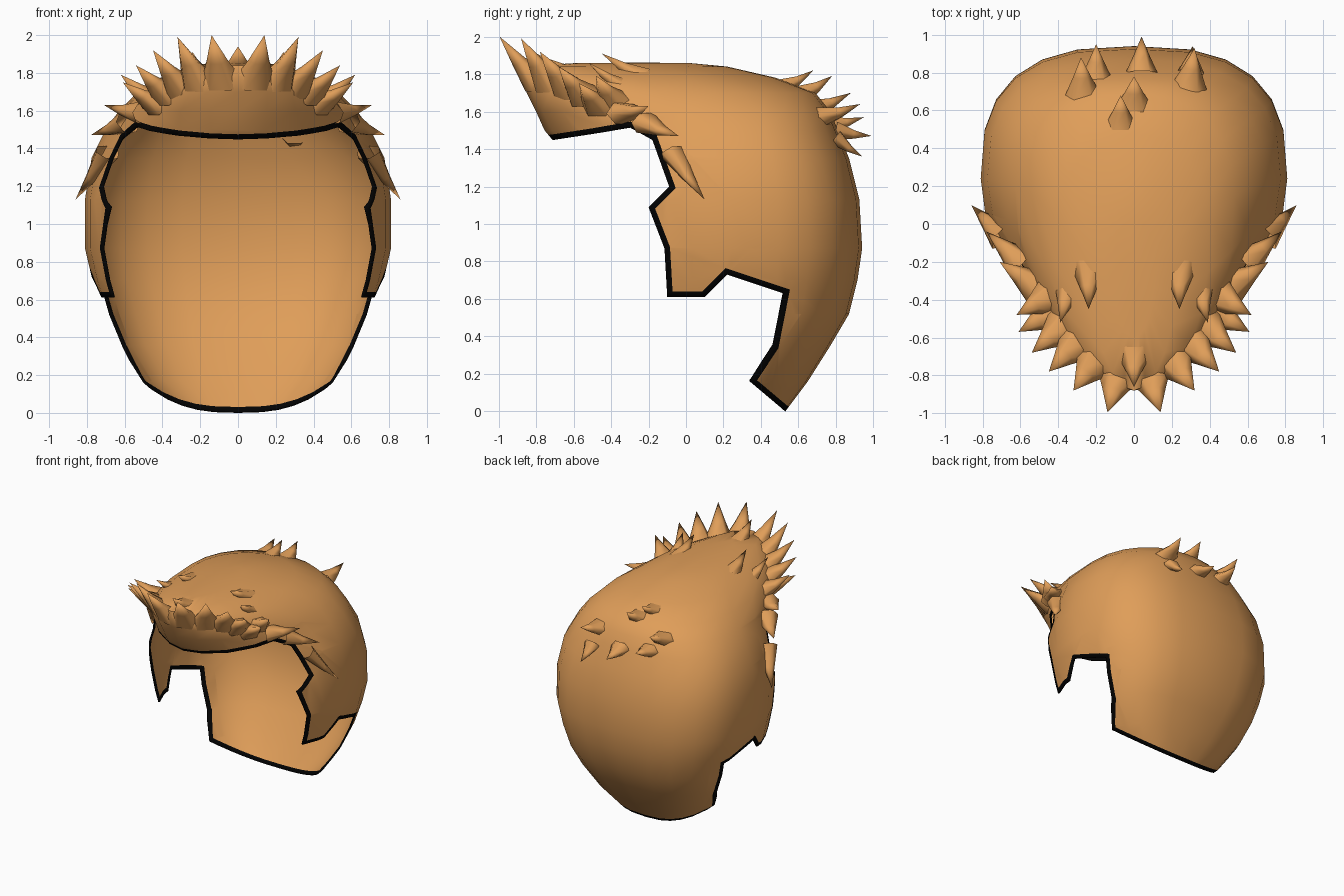
import bpy, bmesh, math
from mathutils import Vector
from mathutils.geometry import intersect_point_line

if "Cube" in bpy.data.objects:
    bpy.data.objects.remove(bpy.data.objects["Cube"])


def material(name, rgb):
    m = bpy.data.materials.new(name)
    m.diffuse_color = (*rgb, 1)
    m.use_nodes = True
    m.node_tree.nodes["Principled BSDF"].inputs["Base Color"].default_value = m.diffuse_color
    return m


ORANGE = material("orange hair", (0.74, 0.34, 0.10))
BLACK = material("black outline", (0.001, 0.001, 0.001))


def finish(bm, name, angle):
    bmesh.ops.recalc_face_normals(bm, faces=bm.faces)
    me = bpy.data.meshes.new(name)
    bm.to_mesh(me)
    bm.free()
    ob = bpy.data.objects.new(name, me)
    bpy.context.collection.objects.link(ob)
    me.materials.append(ORANGE)
    me.materials.append(BLACK)
    bpy.context.view_layer.objects.active = ob
    ob.select_set(True)
    bpy.ops.object.shade_smooth_by_angle(angle=math.radians(angle))
    ob.select_set(False)
    return ob


# Hair cap rings: height, back y, half width, front y, widest y, front and back exponents
RINGS = [
    (0.00, 0.53, 0.34, -0.3, 0.24, 2, 2.7), (0.16, 0.65, 0.51, -0.4, 0.24, 2, 2.7),
    (0.35, 0.77, 0.64, -0.5, 0.24, 2, 2.7), (0.52, 0.87, 0.71, -0.55, 0.24, 2, 2.7),
    (0.70, 0.915, 0.77, -0.55, 0.24, 2, 2.7), (0.87, 0.94, 0.81, -0.55, 0.24, 2, 2.7),
    (1.13, 0.925, 0.81, -0.58, 0.24, 2, 2.7), (1.35, 0.87, 0.775, -0.63, 0.24, 1.8, 2.6),
    (1.5, 0.81, 0.70, -0.755, 0.22, 1.7, 2.5), (1.6, 0.77, 0.63, -0.80, 0.2, 1.9, 2.4),
    (1.7, 0.69, 0.53, -0.85, 0.15, 2.2, 2.2), (1.78, 0.48, 0.40, -0.88, 0.02, 2.3, 2),
    (1.84, 0.22, 0.23, -0.88, -0.2, 2, 2), (1.858, 0.03, 0.11, -0.6, -0.25, 2, 2),
]
COLS = 24


def power(v, e):
    return math.copysign(abs(v) ** e, v)


bm = bmesh.new()
rows = []
for z, back, w, front, mid, e, eb in RINGS:
    row = []
    for i in range(COLS):
        a = 2 * math.pi * i / COLS
        s, c = math.sin(a), math.cos(a)
        k = 2 / eb if s > 0 else 2 / e
        depth = back - mid if s > 0 else mid - front
        row.append(bm.verts.new((w * power(c, k), mid + depth * power(s, k), z)))
    rows.append(row)
for lo, hi in zip(rows, rows[1:]):
    for i in range(COLS):
        j = (i + 1) % COLS
        bm.faces.new((lo[i], lo[j], hi[j], hi[i]))
crown = bm.verts.new((0, -0.25, 1.862))
for i in range(COLS):
    bm.faces.new((rows[-1][i], rows[-1][(i + 1) % COLS], crown))

# Face opening, ear notch and nape, cut sideways through the cap (y, z)
EDGE = [(-2, 1.445), (-0.73, 1.445), (-0.5, 1.48), (-0.3, 1.515), (-0.18, 1.45),
        (-0.09, 1.2), (-0.2, 1.09), (-0.115, 0.87), (-0.1, 0.61), (0.1, 0.61),
        (0.22, 0.73), (0.52, 0.63), (0.465, 0.35), (0.34, 0.16), (0.53, 0.0)]
OPENING = EDGE + [(0.53, -1), (-2, -1)]
BAND = 0.03


def inside(y, z):
    hit = False
    for (y1, z1), (y2, z2) in zip(OPENING, OPENING[1:] + OPENING[:1]):
        if (z1 > z) != (z2 > z) and y < y1 + (z - z1) * (y2 - y1) / (z2 - z1):
            hit = not hit
    return hit


def edge_distance(y, z):
    p = Vector((y, z, 0))
    best = 9
    for a, b in zip(EDGE, EDGE[1:]):
        a, b = Vector((*a, 0)), Vector((*b, 0))
        q, t = intersect_point_line(p, a, b)
        q = a.lerp(b, min(1, max(0, t)))
        best = min(best, (p - q).length)
    return best


def near(f, a, b):
    """Faces whose side outline overlaps the box around one cut segment."""
    for k in (0, 1):
        vals = [v.co[k + 1] for v in f.verts]
        if max(vals) < min(a[k], b[k]) - 0.05 or min(vals) > max(a[k], b[k]) + 0.05:
            return False
    return True


for (y1, z1), (y2, z2) in zip(EDGE, EDGE[1:]):
    n = Vector((0, z1 - z2, y2 - y1)).normalized()
    for off in (0, BAND):
        faces = [f for f in bm.faces if near(f, (y1, z1), (y2, z2))]
        edges = list({e for f in faces for e in f.edges})
        verts = list({v for f in faces for v in f.verts})
        bmesh.ops.bisect_plane(bm, geom=verts + edges + faces,
                               plane_co=Vector((0, y1, z1)) + n * off, plane_no=n,
                               dist=0.0005)
gone = []
for f in bm.faces:
    c = f.calc_center_median()
    if inside(c.y, c.z):
        gone.append(f)
    elif edge_distance(c.y, c.z) < BAND:
        f.material_index = 1
bmesh.ops.delete(bm, geom=gone, context='FACES')
cap = finish(bm, "hair_cap", 75)
# Thin shell with a black rim
shell = cap.modifiers.new("thickness", 'SOLIDIFY')
shell.thickness = 0.012
shell.offset = -1


# Pointed tufts: wide flared root, slimmer middle, sharp tip
def tuft(bm, base, tip, radius, sides=6):
    base, tip = Vector(base), Vector(tip)
    axis = tip - base
    q = axis.to_track_quat('Z', 'Y')
    loops = []
    for t, r in ((0, 1.2), (0.5, 0.58)):
        mid = base + axis * t - Vector((0, 0, 0.015 * t))
        loops.append([bm.verts.new(mid + q @ Vector((
            radius * r * math.cos(2 * math.pi * i / sides),
            0.65 * radius * r * math.sin(2 * math.pi * i / sides), 0)))
            for i in range(sides)])
    end = bm.verts.new(tip)
    for i in range(sides):
        j = (i + 1) % sides
        bm.faces.new((loops[0][i], loops[0][j], loops[1][j], loops[1][i]))
        bm.faces.new((loops[1][i], loops[1][j], end))


def tufts(name, spikes, mirrored):
    bm = bmesh.new()
    for base, tip, r in spikes:
        for s in ((1, -1) if mirrored else (1,)):
            tuft(bm, (s * base[0], *base[1:]), (s * tip[0], *tip[1:]), r)
    return finish(bm, name, 100)


# Fan of tufts around the fringe, from the centre down to the temples
tufts("fringe_tufts", [
    ((0.08, -0.79, 1.75), (0.14, -0.995, 2.00), 0.10),
    ((0.20, -0.72, 1.74), (0.32, -0.88, 1.99), 0.10),
    ((0.29, -0.62, 1.71), (0.45, -0.78, 1.92), 0.10),
    ((0.37, -0.54, 1.68), (0.54, -0.68, 1.84), 0.095),
    ((0.42, -0.46, 1.63), (0.61, -0.57, 1.75), 0.09),
    ((0.44, -0.38, 1.65), (0.62, -0.48, 1.79), 0.09),
    ((0.50, -0.34, 1.59), (0.71, -0.20, 1.63), 0.085),
    ((0.58, -0.22, 1.54), (0.78, -0.04, 1.47), 0.08),
    ((0.69, -0.07, 1.38), (0.86, 0.10, 1.13), 0.07),
], True)

# Small tufts lying on top of the fringe
tufts("top_tufts", [
    ((0.24, -0.22, 1.78), (0.24, -0.45, 1.91), 0.08),
    ((0.34, -0.32, 1.72), (0.39, -0.52, 1.86), 0.07),
], True)
tufts("centre_tuft", [((0, -0.68, 1.81), (0, -0.86, 1.94), 0.08)], False)

# Loose tufts at the back of the crown
tufts("crown_tufts", [
    ((-0.07, 0.52, 1.73), (-0.07, 0.68, 1.82), 0.07),
    ((0.0, 0.62, 1.69), (0.0, 0.78, 1.79), 0.08),
    ((-0.27, 0.68, 1.61), (-0.28, 0.88, 1.70), 0.08),
    ((0.29, 0.72, 1.57), (0.32, 0.93, 1.64), 0.08),
    ((-0.20, 0.77, 1.53), (-0.20, 0.95, 1.57), 0.07),
    ((0.04, 0.80, 1.50), (0.04, 0.99, 1.47), 0.07),
    ((0.30, 0.80, 1.46), (0.31, 0.94, 1.36), 0.06),
], False)
